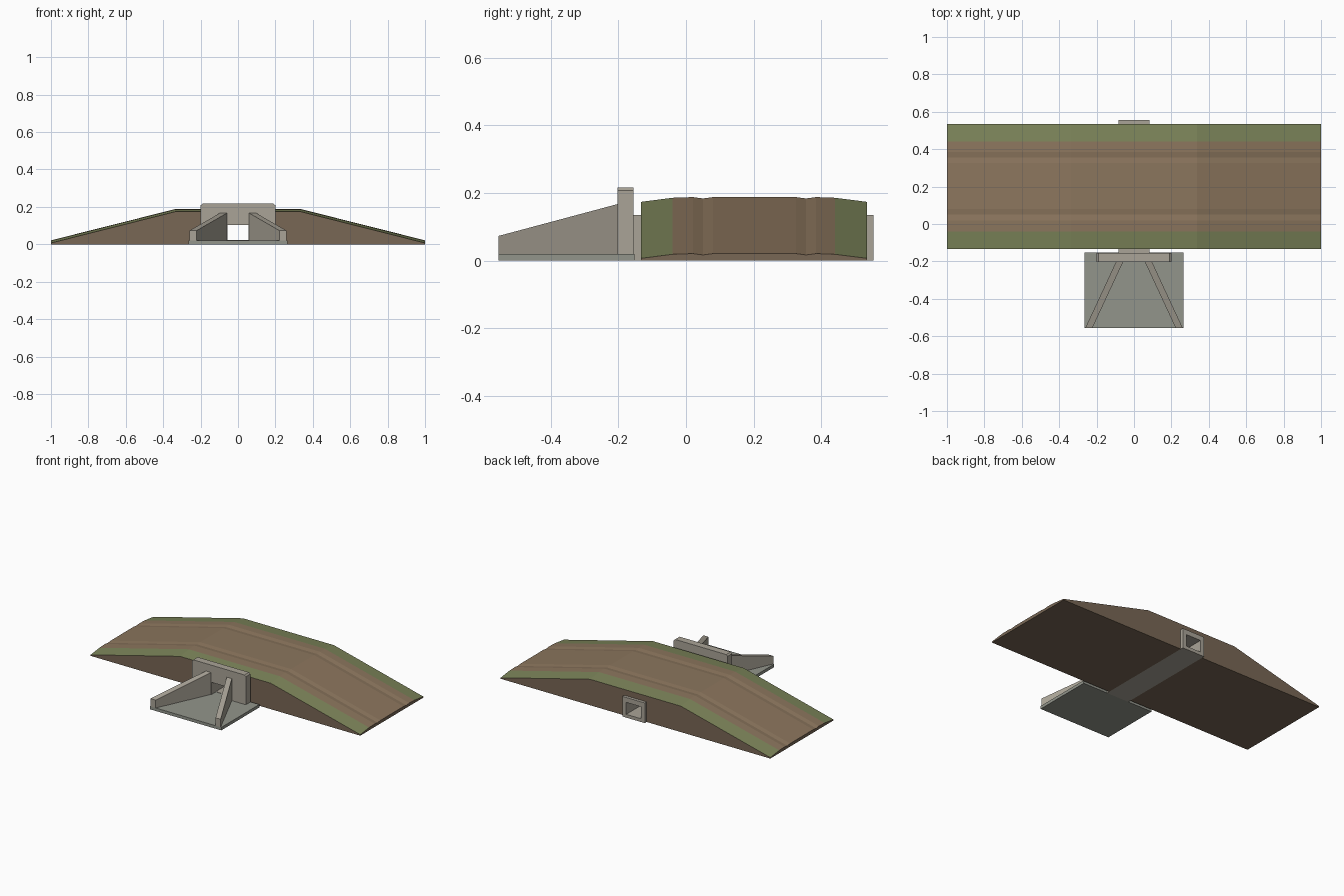
import bpy, bmesh

if "Cube" in bpy.data.objects:
    bpy.data.objects.remove(bpy.data.objects["Cube"])


def material(name, rgb):
    m = bpy.data.materials.new(name)
    m.diffuse_color = (*rgb, 1)
    m.use_nodes = True
    m.node_tree.nodes["Principled BSDF"].inputs["Base Color"].default_value = m.diffuse_color
    return m


CONCRETE = material("concrete", (0.40, 0.37, 0.31))
WET = material("apron_concrete", (0.29, 0.30, 0.26))
SOIL = material("soil", (0.19, 0.135, 0.09))
ROAD = material("dirt_road", (0.26, 0.18, 0.11))
GRASS = material("grass", (0.20, 0.23, 0.10))


def make(name, verts, faces, mats, indices=None):
    me = bpy.data.meshes.new(name)
    me.from_pydata(verts, [], faces)
    for m in mats:
        me.materials.append(m)
    if indices:
        me.polygons.foreach_set("material_index", indices)
    bm = bmesh.new()
    bm.from_mesh(me)
    bmesh.ops.recalc_face_normals(bm, faces=bm.faces)
    bm.to_mesh(me)
    bm.free()
    ob = bpy.data.objects.new(name, me)
    bpy.context.collection.objects.link(ob)
    return ob


def loft(name, a, b, mat):
    """Solid between two matching 3D outlines."""
    n = len(a)
    faces = [list(range(n)), list(range(n, 2 * n))]
    faces += [(i, (i + 1) % n, n + (i + 1) % n, n + i) for i in range(n)]
    return make(name, a + b, faces, [mat])


def along_y(name, outline, y0, y1, mat):
    """Extrude an x-z outline along y."""
    return loft(name, [(x, y0, z) for x, z in outline], [(x, y1, z) for x, z in outline], mat)


def rect(w, z0, z1):
    return [(-w, z0), (w, z0), (w, z1), (-w, z1)]


# embankment: road cross-section (y, z) with two wheel ruts, swept over crest and ramps
section = [(-0.133, 0.174), (-0.04, 0.186), (0.02, 0.188), (0.05, 0.184), (0.08, 0.188),
           (0.325, 0.188), (0.355, 0.184), (0.385, 0.188), (0.44, 0.186), (0.535, 0.174)]
stations = [(-1, -0.167), (-0.337, 0), (0.337, 0), (1, -0.167)]
n = len(section)
verts, faces, mats = [], [], []
for x, dz in stations:
    verts += [(x, y, z + dz) for y, z in section]
    verts += [(x, section[-1][0], 0), (x, section[0][0], 0)]
ring = n + 2
for s in range(3):
    for i in range(ring):
        j = (i + 1) % ring
        faces.append((s * ring + i, s * ring + j, (s + 1) * ring + j, (s + 1) * ring + i))
        mats.append(0 if i >= n - 1 else 2 if i in (0, n - 2) else 1)
faces += [list(range(ring)), list(range(3 * ring, 4 * ring))]
mats += [0, 0]
embankment = make("embankment", verts, faces, [SOIL, ROAD, GRASS], mats)

# channel through the embankment for the culvert
cutter = along_y("channel_cutter", rect(0.083, -0.1, 0.135), -0.3, 0.7, SOIL)
cutter.hide_render = True
mod = embankment.modifiers.new("channel", "BOOLEAN")
mod.operation = "DIFFERENCE"
mod.solver = "EXACT"
mod.object = cutter
bpy.context.view_layer.objects.active = embankment
bpy.ops.object.modifier_apply(modifier="channel")
bpy.data.objects.remove(cutter)

# box culvert: outer and inner rings at both ends
verts = [(x, y, z) for y in (-0.157, 0.555)
         for prof in (rect(0.083, 0, 0.135), rect(0.055, 0.022, 0.102)) for x, z in prof]
faces = []
for i in range(4):
    j = (i + 1) % 4
    faces += [(i, j, 4 + j, 4 + i), (8 + i, 8 + j, 12 + j, 12 + i),
              (i, j, 8 + j, 8 + i), (4 + i, 4 + j, 12 + j, 12 + i)]
make("box_culvert", verts, faces, [CONCRETE])

# headwall: upside-down U with chamfered top corners
half = [(0.055, 0.102), (0.055, 0.02), (0.2, 0.02), (0.2, 0.208), (0.19, 0.217)]
along_y("headwall", half + [(-x, z) for x, z in reversed(half)], -0.203, -0.155, CONCRETE)

# apron slab
along_y("apron_slab", rect(0.265, 0, 0.02), -0.555, -0.153, WET)

# splayed wing walls sloping down away from the headwall
for side, s in (("left", -1), ("right", 1)):
    near = [(s * x, -0.555, z) for x, z in ((0.222, 0.02), (0.26, 0.02), (0.26, 0.073), (0.222, 0.073))]
    far = [(s * x, -0.2, z) for x, z in ((0.057, 0.02), (0.095, 0.02), (0.095, 0.168), (0.057, 0.168))]
    loft(side + "_wing_wall", near, far, CONCRETE)
